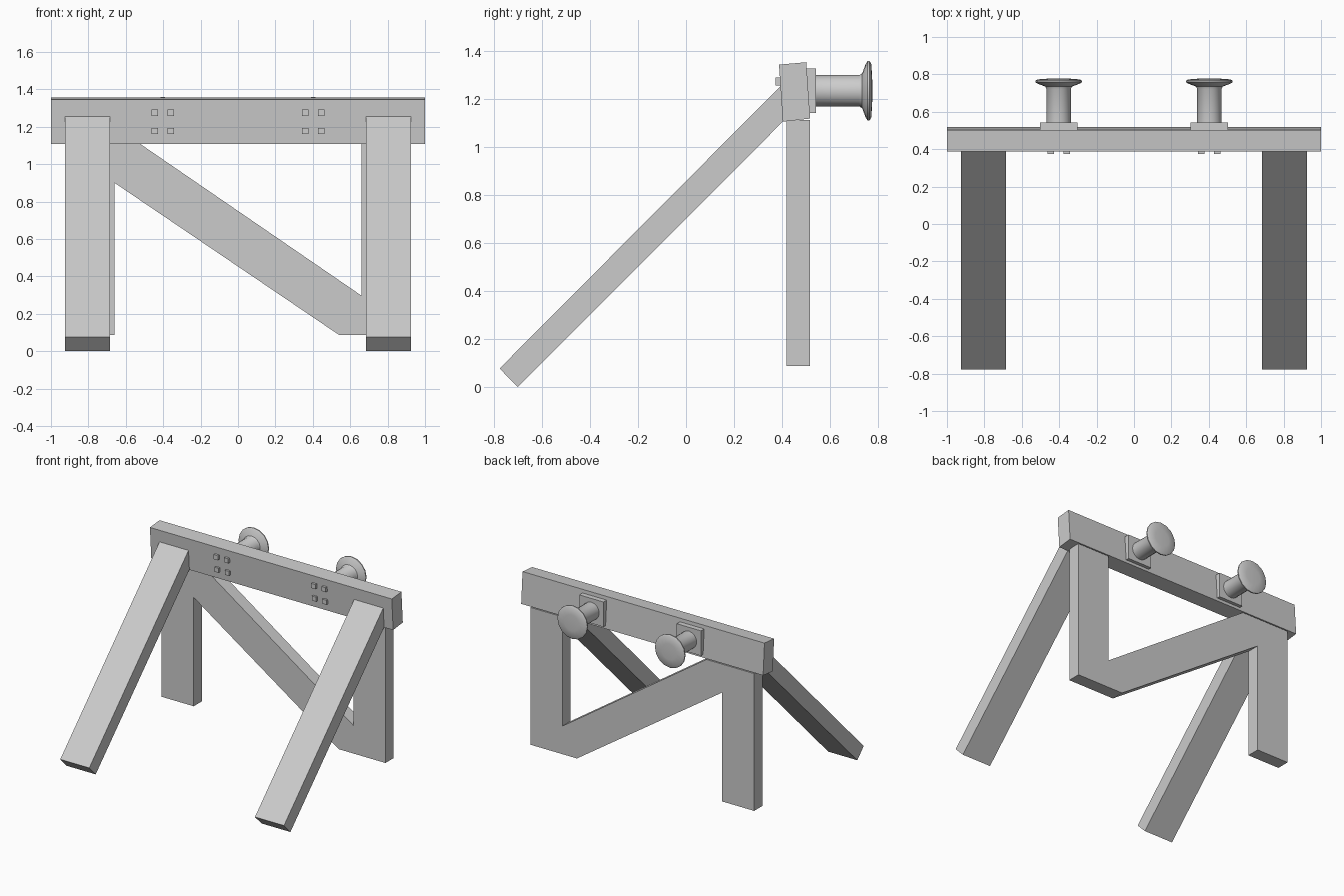
import bpy, bmesh, math

if "Cube" in bpy.data.objects:
    bpy.data.objects.remove(bpy.data.objects["Cube"])


def prism(name, pts, a, b, axis):
    """Extrude a 2D outline from a to b: axis 'x' takes (y, z), axis 'y' takes (x, z)."""
    def place(p, t):
        return (t, p[0], p[1]) if axis == 'x' else (p[0], t, p[1])
    bm = bmesh.new()
    lo = [bm.verts.new(place(p, a)) for p in pts]
    hi = [bm.verts.new(place(p, b)) for p in pts]
    bm.faces.new(lo)
    bm.faces.new(hi[::-1])
    n = len(pts)
    for i in range(n):
        j = (i + 1) % n
        bm.faces.new((lo[i], hi[i], hi[j], lo[j]))
    bmesh.ops.recalc_face_normals(bm, faces=bm.faces)
    return finish(name, bm)


def finish(name, bm):
    me = bpy.data.meshes.new(name)
    bm.to_mesh(me)
    bm.free()
    ob = bpy.data.objects.new(name, me)
    bpy.context.collection.objects.link(ob)
    return ob


def rect(x0, x1, z0, z1):
    return [(x0, z0), (x1, z0), (x1, z1), (x0, z1)]


def lathe(name, profile, cx, cz, sides=16):
    """Turn (radius, y) points about a y-directed axis, capping the start."""
    bm = bmesh.new()
    rings = []
    for r, y in profile:
        if r == 0:
            rings.append([bm.verts.new((cx, y, cz))])
            continue
        rings.append([bm.verts.new((cx + r * math.sin(2 * math.pi * i / sides), y,
                                    cz + r * math.cos(2 * math.pi * i / sides)))
                      for i in range(sides)])
    bm.faces.new(rings[0])
    for p, q in zip(rings, rings[1:]):
        for i in range(sides):
            j = (i + 1) % sides
            if len(q) == 1:
                bm.faces.new((p[i], p[j], q[0]))
            else:
                bm.faces.new((p[i], p[j], q[j], q[i]))
    bmesh.ops.recalc_face_normals(bm, faces=bm.faces)
    ob = finish(name, bm)
    bpy.ops.object.select_all(action='DESELECT')
    bpy.context.view_layer.objects.active = ob
    ob.select_set(True)
    bpy.ops.object.shade_smooth_by_angle(angle=math.radians(40))
    return ob


# Slightly tilted cross beam
prism("cross_beam", [(0.388, 1.345), (0.502, 1.355), (0.518, 1.12), (0.404, 1.107)],
      -1, 1, 'x')

# Rear frame: two posts joined by a diagonal brace
prism("rear_frame", [(-0.925, 1.113), (-0.925, 0.087), (-0.66, 0.087), (-0.66, 0.90),
                     (0.54, 0.087), (0.925, 0.087), (0.925, 1.113), (0.66, 1.113),
                     (0.66, 0.297), (-0.53, 1.113)], 0.42, 0.517, 'y')

for side, s in (("left", -1), ("right", 1)):
    # Sloping front strut
    prism(side + "_front_strut", [(-0.778, 0.077), (-0.702, 0), (0.404, 1.107), (0.394, 1.255)],
          s * 0.685, s * 0.925, 'x')

    # Buffer plate, stem and domed head
    cx, cz = s * 0.403, 1.236
    prism(side + "_buffer_plate", rect(cx - 0.1, cx + 0.1, cz - 0.093, cz + 0.093),
          0.50, 0.542, 'y')
    lathe(side + "_buffer", [(0.065, 0.53), (0.065, 0.722), (0.072, 0.735), (0.112, 0.75),
                             (0.124, 0.758), (0.124, 0.766), (0.113, 0.773), (0.06, 0.777),
                             (0, 0.778)], cx, cz)

    # Bolt heads on the front of the beam
    for i, dx in enumerate((-0.043, 0.043)):
        for j, (z, y) in enumerate(((1.177, 0.382), (1.274, 0.374))):
            x = cx + dx
            prism(f"{side}_bolt_{i}{j}", rect(x - 0.017, x + 0.017, z - 0.017, z + 0.017),
                  y, y + 0.04, 'y')
